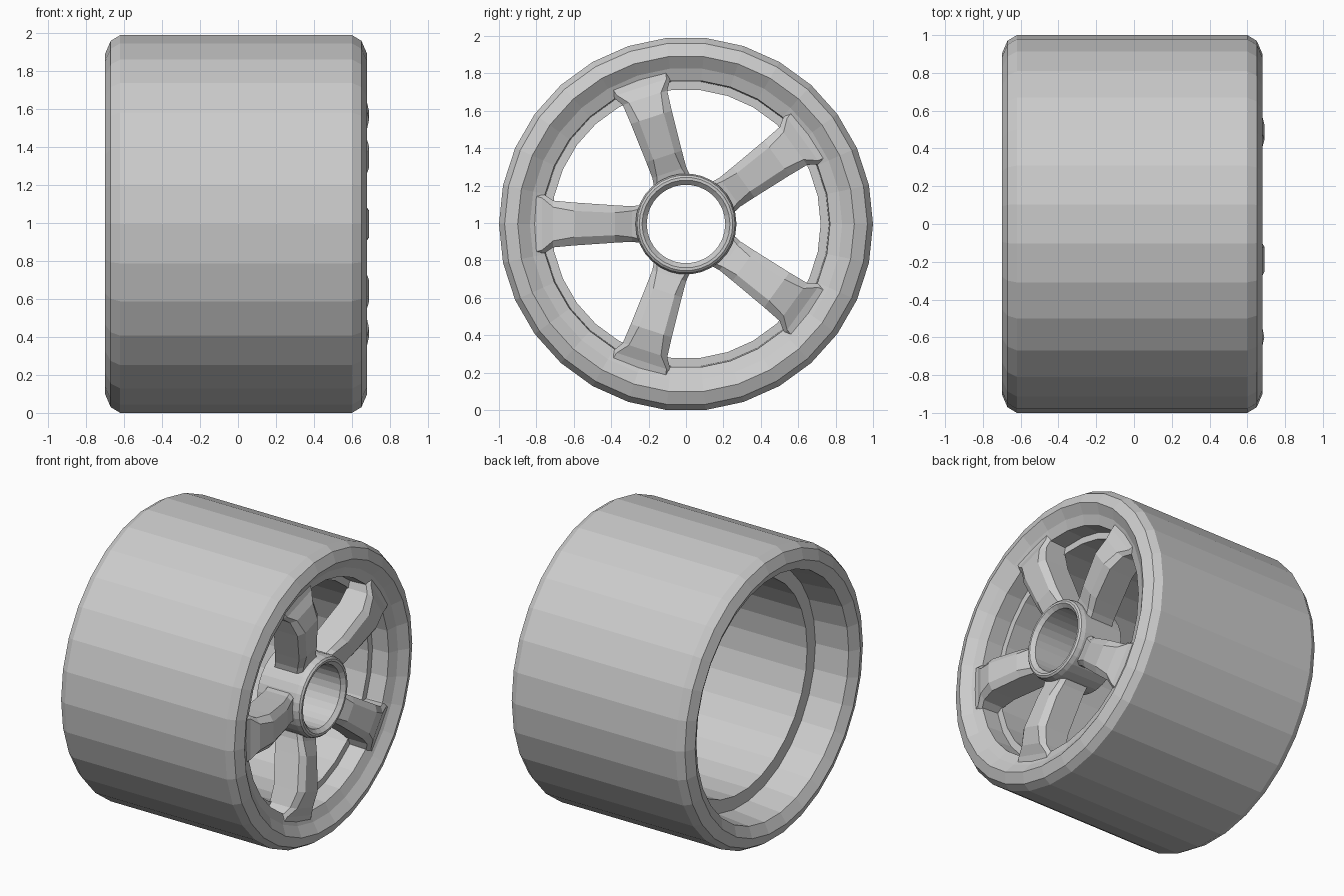
import bpy, bmesh, math

if "Cube" in bpy.data.objects:
    bpy.data.objects.remove(bpy.data.objects["Cube"])

SIDES = 30
AXLE_Z = 0.9945

grey = bpy.data.materials.new("light_grey")
grey.diffuse_color = (0.6, 0.6, 0.6, 1)
grey.use_nodes = True
grey.node_tree.nodes["Principled BSDF"].inputs["Base Color"].default_value = grey.diffuse_color


def finish(bm, name):
    bmesh.ops.recalc_face_normals(bm, faces=bm.faces)
    mesh = bpy.data.meshes.new(name)
    bm.to_mesh(mesh)
    bm.free()
    mesh.materials.append(grey)
    obj = bpy.data.objects.new(name, mesh)
    bpy.context.collection.objects.link(obj)
    return obj


def revolve(name, profile):
    """Spin a closed (x, radius) profile about the axle."""
    bm = bmesh.new()
    rings = []
    for i in range(SIDES):
        a = 2 * math.pi * i / SIDES
        rings.append([bm.verts.new((x, r * math.cos(a), AXLE_Z + r * math.sin(a)))
                      for x, r in profile])
    n = len(profile)
    for i in range(SIDES):
        p, q = rings[i], rings[(i + 1) % SIDES]
        for j in range(n):
            k = (j + 1) % n
            bm.faces.new((p[j], q[j], q[k], p[k]))
    return finish(bm, name)


# tyre: wide flat tread with bevelled shoulders and sloped inner lips
revolve("tyre", [
    (-0.62, 0.83), (-0.66, 0.83), (-0.70, 0.90), (-0.67, 0.97), (-0.62, 1.0),
    (0.60, 1.0), (0.65, 0.97), (0.68, 0.90), (0.635, 0.835), (0.60, 0.835)])

# rim: front ring, window ledge, inner sleeve and rear step
revolve("rim", [
    (0.635, 0.835), (0.61, 0.77), (0.49, 0.765), (0.49, 0.72),
    (-0.42, 0.72), (-0.42, 0.81), (-0.66, 0.83), (-0.62, 0.85), (0.60, 0.85)])

# hub: open tube with a raised front lip
revolve("hub", [
    (0.33, 0.21), (0.33, 0.265), (0.62, 0.27), (0.65, 0.262), (0.66, 0.25),
    (0.66, 0.235), (0.635, 0.21)])

# spokes: radius, front half width, rear half width, front x, rear x
SECTIONS = [
    (0.25, 0.08, 0.10, 0.60, 0.40),
    (0.29, 0.07, 0.095, 0.61, 0.41),
    (0.38, 0.06, 0.10, 0.645, 0.43),
    (0.60, 0.07, 0.115, 0.69, 0.48),
    (0.71, 0.09, 0.125, 0.665, 0.48),
    (0.77, 0.14, 0.165, 0.635, 0.46),
    (0.81, 0.15, 0.17, 0.625, 0.46)]


def spoke(name, angle):
    bm = bmesh.new()
    c, s = math.cos(angle), math.sin(angle)
    loops = []
    for r, front, rear, xf, xr in SECTIONS:
        # six-point section: flat crown, sloped shoulders, wide back
        section = [(-rear, xr), (-rear, xf - 0.03), (-front, xf),
                   (front, xf), (rear, xf - 0.03), (rear, xr)]
        loops.append([bm.verts.new((x, r * c - w * s, AXLE_Z + r * s + w * c))
                      for w, x in section])
    for p, q in zip(loops, loops[1:]):
        for j in range(6):
            k = (j + 1) % 6
            bm.faces.new((p[j], p[k], q[k], q[j]))
    bm.faces.new(loops[0])
    bm.faces.new(loops[-1])
    return finish(bm, name)


for i in range(5):
    spoke(f"spoke_{i + 1}", math.radians(36 + 72 * i))
